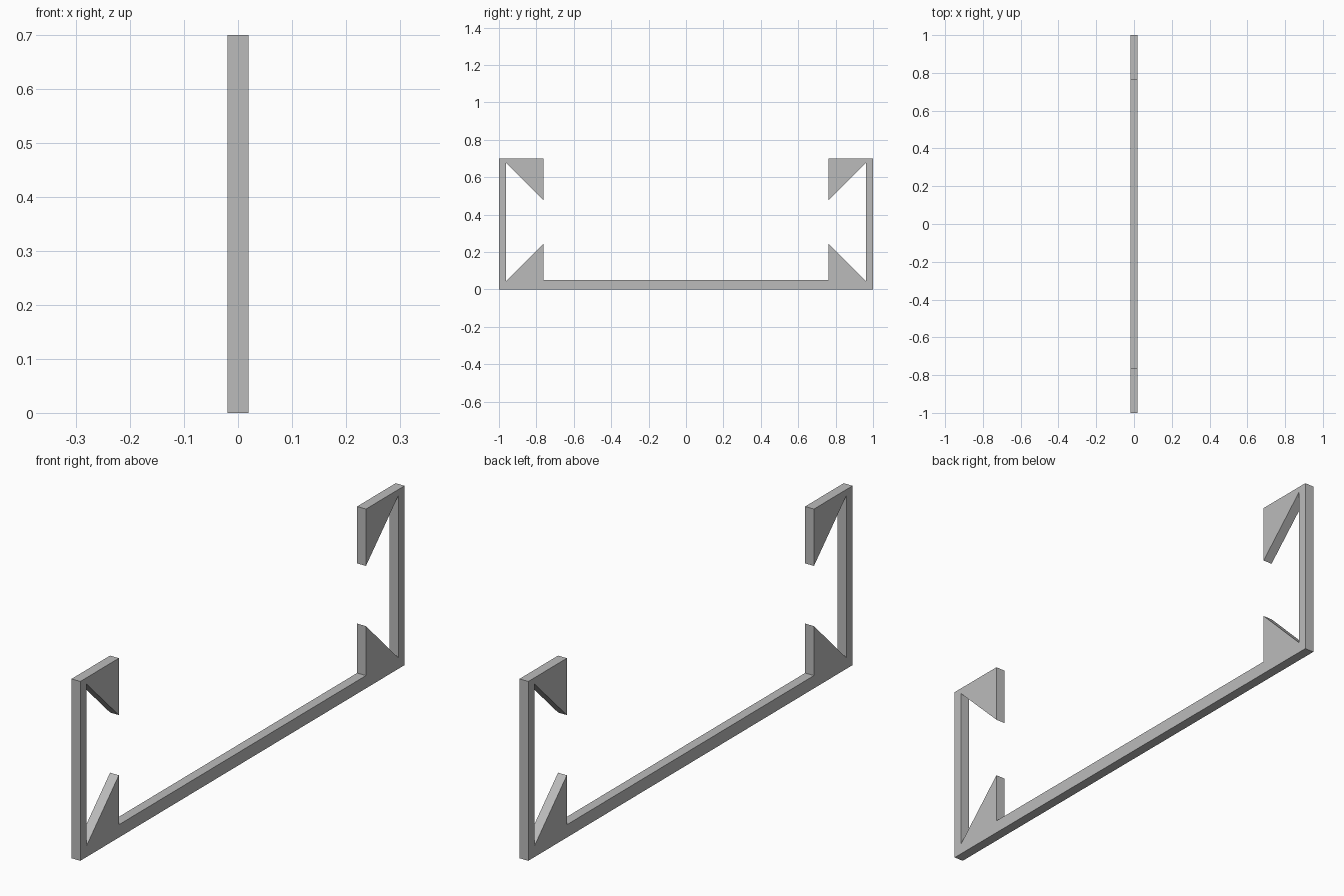
import bpy
import bmesh

cube = bpy.data.objects.get("Cube")
if cube:
    bpy.data.objects.remove(cube, do_unlink=True)

# Plain grey finish
GREY = (0.5, 0.5, 0.5, 1.0)
grey = bpy.data.materials.new("plain grey")
grey.use_nodes = True
grey.diffuse_color = GREY
grey.node_tree.nodes["Principled BSDF"].inputs["Base Color"].default_value = GREY

HALF_WIDTH = 0.019
HEIGHT = 0.70
END = 1.0           # outer face of the end posts
POST_INNER = 0.963  # inner face of the end posts
LIP = 0.762         # inner edge of the hooks
RAIL_TOP = 0.05

# Half of the side outline (y, z): rail, lower barb, post, upper barb
half = [
    (LIP, RAIL_TOP), (LIP, 0.243), (POST_INNER, 0.042),
    (POST_INNER, 0.677), (LIP, 0.478), (LIP, HEIGHT),
    (END, HEIGHT), (END, 0.0),
]
outline = half + [(-y, z) for y, z in reversed(half)]

# Extrude the mirrored outline across the width
bm = bmesh.new()
side = bm.faces.new([bm.verts.new((-HALF_WIDTH, y, z)) for y, z in outline])
result = bmesh.ops.extrude_face_region(bm, geom=[side], use_keep_orig=True)
moved = [v for v in result["geom"] if isinstance(v, bmesh.types.BMVert)]
bmesh.ops.translate(bm, verts=moved, vec=(2 * HALF_WIDTH, 0, 0))
bmesh.ops.recalc_face_normals(bm, faces=bm.faces)

mesh = bpy.data.meshes.new("hooked_bracket")
bm.to_mesh(mesh)
bm.free()
mesh.materials.append(grey)
bracket = bpy.data.objects.new("hooked_bracket", mesh)
bpy.context.collection.objects.link(bracket)
